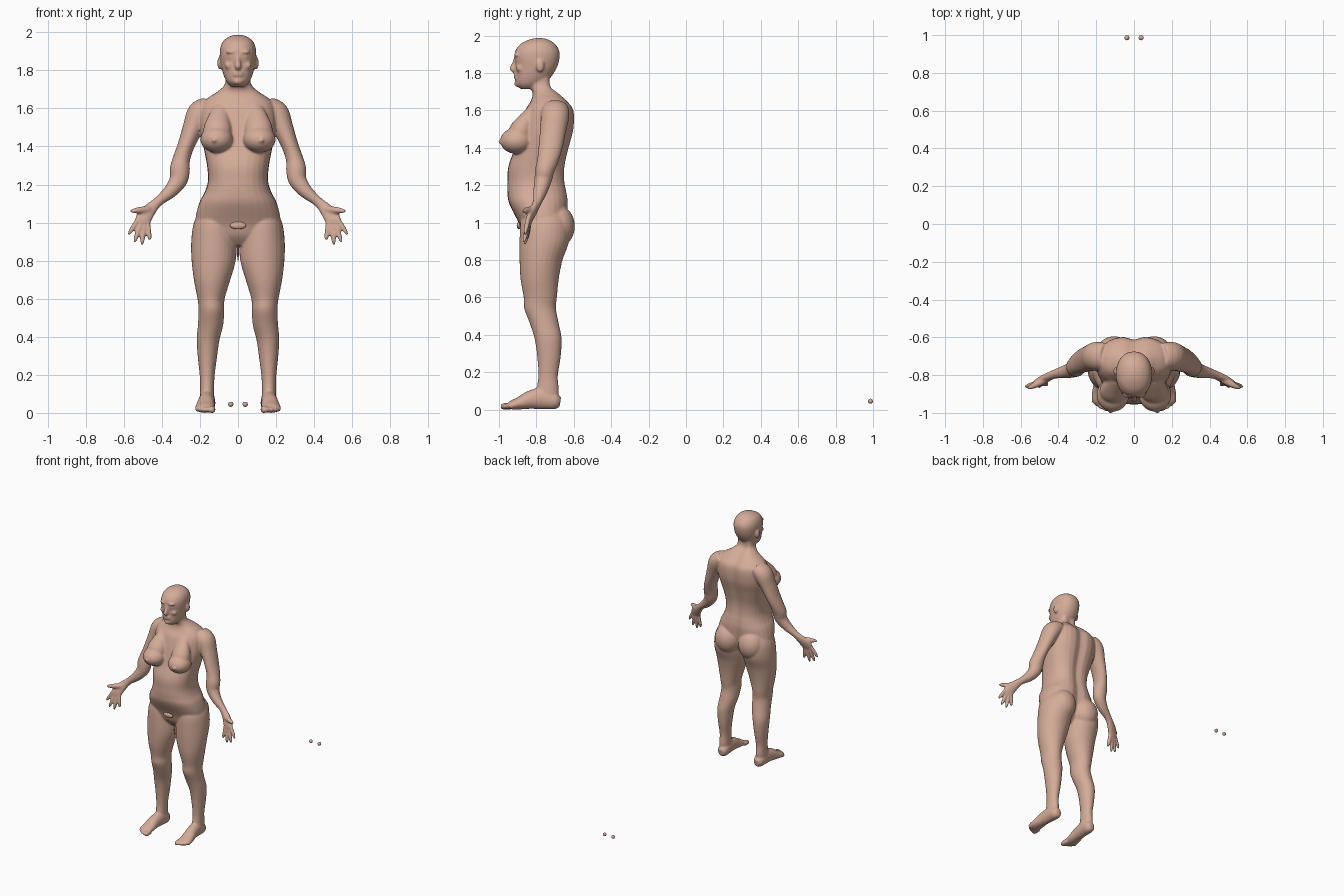
import bpy, bmesh, math
from mathutils import Vector, Matrix

if "Cube" in bpy.data.objects:
    bpy.data.objects.remove(bpy.data.objects["Cube"], do_unlink=True)

SIDES = 28
STEPS = 4


def make_material(name, colour):
    mat = bpy.data.materials.new(name)
    mat.use_nodes = True
    mat.diffuse_color = colour
    mat.node_tree.nodes["Principled BSDF"].inputs["Base Color"].default_value = colour
    return mat


def spline(rows):
    """Smoothly interpolate rows of numbers (Catmull-Rom)."""
    out = []
    last = len(rows) - 1
    for i in range(last):
        a, b, c, d = (rows[min(max(k, 0), last)] for k in (i - 1, i, i + 1, i + 2))
        for step in range(STEPS):
            t = step / STEPS
            out.append([q + t / 2 * (r - p + t * (2 * p - 5 * q + 4 * r - s + t * (3 * (q - r) + s - p)))
                        for p, q, r, s in zip(a, b, c, d)])
    out.append(list(rows[-1]))
    return out


def skin_rings(bm, rings):
    """Join rings of points into a closed tube."""
    loops = [[bm.verts.new(p) for p in ring] for ring in rings]
    for low, high in zip(loops, loops[1:]):
        for i in range(SIDES):
            j = (i + 1) % SIDES
            bm.faces.new((low[i], low[j], high[j], high[i]))
    bm.faces.new(loops[0][::-1])
    bm.faces.new(loops[-1])


def rounded(value, power):
    return math.copysign(abs(value) ** power, value)


def stack(bm, rows, side=1, power=1.0, groove=0.0):
    """Horizontal sections: height, front, back, inner x, outer x."""
    rings = []
    for z, front, back, inner, outer in spline(rows):
        ring = []
        for i in range(SIDES):
            angle = math.tau * i / SIDES
            x = (inner + outer) / 2 + (outer - inner) / 2 * rounded(math.cos(angle), power)
            y = (front + back) / 2 + (back - front) / 2 * rounded(math.sin(angle), power)
            if math.sin(angle) > 0:
                y -= groove * math.exp(-(x / 0.04) ** 2)
            ring.append((side * x, y, z))
        rings.append(ring)
    skin_rings(bm, rings)


def limb(bm, rows, side=1, ref=(0, 1, 0)):
    """Sections across a path: x, y, z, width, depth."""
    rows = spline(rows)
    centres = [Vector(row[:3]) for row in rows]
    rings = []
    for i, row in enumerate(rows):
        along = centres[min(i + 1, len(rows) - 1)] - centres[max(i - 1, 0)]
        across = along.cross(Vector(ref)).normalized()
        depth = across.cross(along).normalized()
        ring = []
        for k in range(SIDES):
            angle = math.tau * k / SIDES
            p = centres[i] + across * row[3] * math.cos(angle) + depth * row[4] * math.sin(angle)
            ring.append((side * p.x, p.y, p.z))
        rings.append(ring)
    skin_rings(bm, rings)


def ball(bm, centre, radii, side=1):
    x, y, z = centre
    place = Matrix.Translation((side * x, y, z)) @ Matrix.Diagonal((*radii, 1))
    bmesh.ops.create_uvsphere(bm, u_segments=24, v_segments=14, radius=1, matrix=place)


def digit(bm, base, tip, thick, thin, side, ref=(0, 1, 0)):
    """A finger or toe with a rounded end."""
    base, tip = Vector(base), Vector(tip)
    rows = [(*base.lerp(tip, t), r, r) for t, r in
            ((0, thick), (0.5, thick), (0.85, thin), (1, thin * 0.5))]
    limb(bm, rows, side, ref)


def finish(name, bm, mat):
    bmesh.ops.recalc_face_normals(bm, faces=bm.faces)
    for face in bm.faces:
        face.smooth = True
    mesh = bpy.data.meshes.new(name)
    bm.to_mesh(mesh)
    bm.free()
    mesh.materials.append(mat)
    obj = bpy.data.objects.new(name, mesh)
    bpy.context.collection.objects.link(obj)
    return obj


skin = make_material("skin", (0.66, 0.41, 0.315, 1))
body = bmesh.new()

# Torso and neck
torso = [(.88, -.83, -.70, .08), (.93, -.87, -.66, .17), (1, -.895, -.635, .222),
         (1.1, -.945, -.625, .205), (1.16, -.955, -.63, .175), (1.22, -.955, -.64, .158),
         (1.3, -.95, -.64, .163), (1.4, -.915, -.62, .182), (1.5, -.89, -.595, .2),
         (1.6, -.86, -.595, .195), (1.65, -.83, -.63, .165), (1.69, -.82, -.67, .105),
         (1.73, -.835, -.71, .068), (1.8, -.84, -.71, .064)]
stack(body, [(z, f, b, -w, w) for z, f, b, w in torso], power=0.86, groove=0.022)

# Head, nose and lips
head = [(1.715, -.885, -.80, .035), (1.74, -.908, -.76, .06), (1.78, -.912, -.72, .078),
        (1.83, -.912, -.69, .09), (1.88, -.918, -.676, .096), (1.92, -.912, -.678, .093),
        (1.955, -.885, -.70, .077), (1.978, -.84, -.735, .045), (1.987, -.80, -.77, .012)]
stack(body, [(z, f, b, -w, w) for z, f, b, w in head], power=0.92)
limb(body, [(0, -.908, 1.885, .009, .01), (0, -.918, 1.85, .011, .014),
            (0, -.925, 1.822, .018, .018), (0, -.915, 1.808, .012, .01)])
for z in (1.775, 1.789):
    ball(body, (0, -.908, z), (.03, .014, .007))
ball(body, (0, -.9, 1.742), (.026, .018, .018))

leg = [(1.08, -.86, -.66, .03, .19), (1, -.885, -.625, .02, .232), (.9, -.89, -.625, .007, .246),
       (.8, -.89, -.66, .012, .244), (.7, -.885, -.68, .04, .232), (.6, -.868, -.69, .07, .213),
       (.54, -.865, -.695, .072, .207), (.46, -.835, -.68, .078, .211),
       (.38, -.81, -.665, .098, .217), (.28, -.795, -.67, .112, .21),
       (.18, -.79, -.685, .124, .2), (.1, -.80, -.68, .125, .2), (.03, -.81, -.69, .125, .2)]
foot = [(.16, -.672, .04, .022, .026), (.16, -.7, .045, .04, .045), (.162, -.76, .06, .042, .058),
        (.167, -.83, .053, .044, .05), (.172, -.89, .034, .05, .034),
        (.175, -.93, .025, .05, .025), (.175, -.95, .02, .04, .016)]
arm = [(.15, -.70, 1.615, .05, .07), (.2, -.70, 1.575, .066, .076), (.235, -.71, 1.5, .055, .07),
       (.275, -.725, 1.4, .044, .064), (.298, -.74, 1.33, .046, .056),
       (.306, -.755, 1.28, .053, .052), (.312, -.765, 1.225, .048, .046),
       (.355, -.78, 1.165, .037, .037), (.42, -.795, 1.11, .026, .024),
       (.465, -.815, 1.065, .036, .021), (.495, -.835, 1.025, .043, .018),
       (.51, -.845, 1, .035, .014)]
fingers = [((.52, -.843, 1.025), (.575, -.862, .937)), ((.508, -.843, 1.006), (.545, -.867, .895)),
           ((.492, -.841, .999), (.505, -.862, .883)), ((.475, -.838, 1), (.463, -.852, .907))]

for side in (1, -1):
    # Legs, buttocks and feet
    stack(body, leg, side)
    ball(body, (.105, -.69, .98), (.1, .096, .115), side)
    limb(body, foot, side, ref=(0, 0, 1))
    for i in range(5):
        x = .137 + .019 * i
        size = .019 if i == 0 else .0135
        digit(body, (x, -.93, .02), (x, -.992 + .004 * i * i * .75, .016),
              size, size * .85, side, ref=(0, 0, 1))
    # Arms and hands
    limb(body, arm, side)
    for base, tip in fingers:
        digit(body, base, tip, .0135, .011, side)
    digit(body, (.468, -.825, 1.07), (.565, -.872, 1.06), .018, .012, side)
    # Breasts
    limb(body, [(.09, -.82, 1.6, .04, .03), (.1, -.855, 1.54, .062, .05),
                (.108, -.885, 1.48, .075, .066), (.11, -.89, 1.42, .06, .06)], side)
    ball(body, (.112, -.905, 1.437), (.086, .089, .07), side)
    ball(body, (.125, -.992, 1.432), (.012, .012, .012), side)
    # Ears, brows, eyelids and cheeks
    ball(body, (.097, -.78, 1.838), (.012, .022, .034), side)
    ball(body, (.036, -.905, 1.897), (.03, .017, .009), side)
    ball(body, (.037, -.897, 1.872), (.017, .015, .009), side)
    ball(body, (.045, -.888, 1.825), (.026, .02, .02), side)

# Fuse all the parts into one smooth skin
figure = finish("body", body, skin)
fuse = figure.modifiers.new("fuse", "REMESH")
fuse.mode = "VOXEL"
fuse.voxel_size = 0.0065
fuse.use_smooth_shade = True
soften = figure.modifiers.new("soften", "SMOOTH")
soften.factor = 0.5
soften.iterations = 7

# Small oval and strip at the groin
oval = bmesh.new()
ball(oval, (0, -.893, .985), (.042, .012, .02))
finish("groin_oval", oval, skin)
strip = bmesh.new()
limb(strip, [(0, -.80, .95, .006, .02), (0, -.80, .87, .006, .02), (0, -.80, .8, .003, .01)])
finish("groin_strip", strip, skin)

# Loose eyeballs set far behind the figure
for side, name in ((1, "left_eye"), (-1, "right_eye")):
    eye = bmesh.new()
    ball(eye, (.038, .986, .045), (.0135, .0135, .0135), side)
    finish(name, eye, skin)
